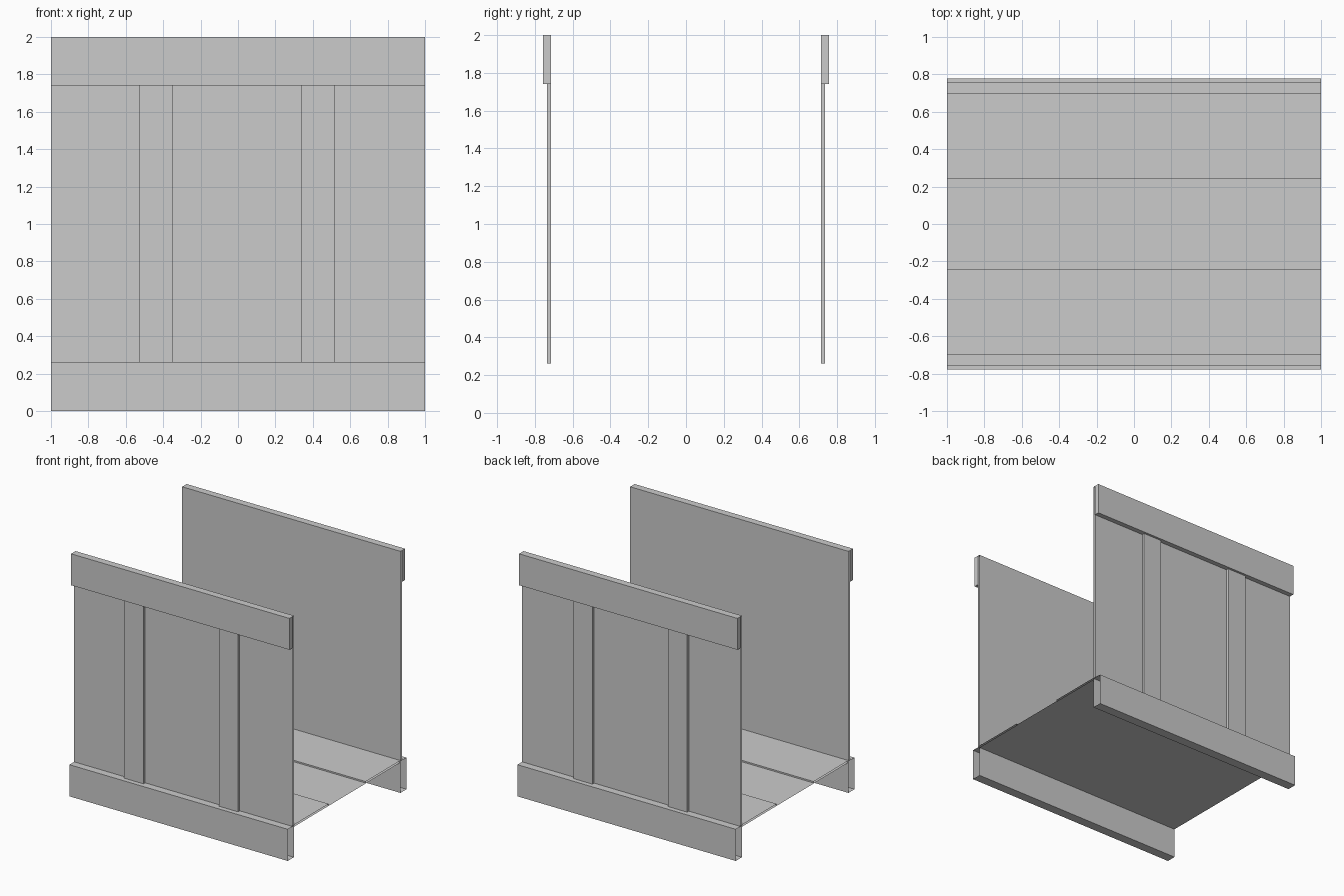
import bpy

if "Cube" in bpy.data.objects:
    bpy.data.objects.remove(bpy.data.objects["Cube"])


def extrude(name, profile, x0=-1.0, x1=1.0, caps=False, closed=False):
    """Sweep a counter-clockwise (y, z) profile along x."""
    n = len(profile)
    verts = [(x, y, z) for x in (x0, x1) for y, z in profile]
    faces = []
    for i in range(n if closed else n - 1):
        j = (i + 1) % n
        faces.append((i, j, n + j, n + i))
    if caps:
        faces.append(tuple(reversed(range(n))))
        faces.append(tuple(range(n, 2 * n)))
    mesh = bpy.data.meshes.new(name)
    mesh.from_pydata(verts, [], faces)
    mesh.update()
    obj = bpy.data.objects.new(name, mesh)
    bpy.context.collection.objects.link(obj)
    return obj


def mirrored(profile):
    return [(-y, z) for y, z in reversed(profile)]


RAIL = 0.262            # top of bottom rail
HEAD = 1.74             # underside of top rail
INNER, OUTER = 0.697, 0.715   # wall faces

wall = [(OUTER, RAIL), (OUTER, 2), (INNER, 2), (INNER, RAIL)]
top_rail = [(OUTER, HEAD), (0.756, HEAD), (0.756, 2), (OUTER, 2)]
bottom_rail = [(INNER, 0), (0.777, 0), (0.777, RAIL), (INNER, RAIL)]
batten = [(OUTER, RAIL), (0.737, RAIL), (0.737, HEAD), (OUTER, HEAD)]

for side, fit in (("back", list), ("front", mirrored)):
    # wall panel and bottom rail are hollow, with open ends
    extrude(f"{side}_wall", fit(wall))
    extrude(f"{side}_bottom_rail", fit(bottom_rail), closed=True)
    # capped top rail and vertical battens on the outside
    extrude(f"{side}_top_rail", fit(top_rail), caps=True)
    for label, x0, x1 in (("left", -0.527, -0.35), ("right", 0.34, 0.515)):
        extrude(f"{side}_{label}_batten", fit(batten), x0, x1, caps=True)

# floor with a shallow central recess, open at both ends
extrude("floor", [
    (-INNER, 0.252), (INNER, 0.252), (INNER, 0.268), (0.242, 0.268),
    (0.242, 0.256), (-0.242, 0.256), (-0.242, 0.268), (-INNER, 0.268),
], closed=True)
